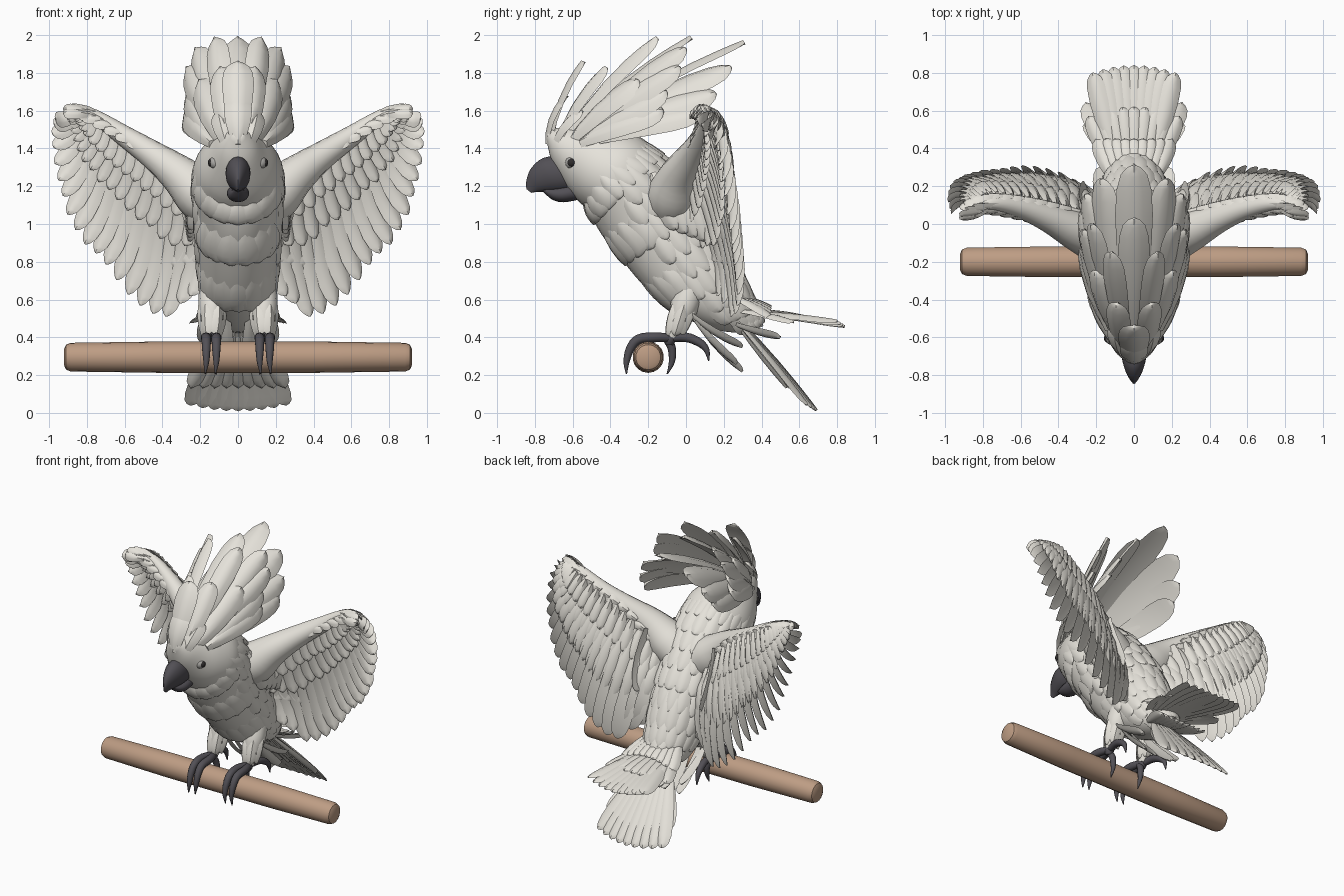
import bpy, bmesh, math, random
from mathutils import Vector as V

if "Cube" in bpy.data.objects:
    bpy.data.objects.remove(bpy.data.objects["Cube"])

random.seed(4)


def material(name, rgb):
    m = bpy.data.materials.new(name)
    m.diffuse_color = (*rgb, 1)
    m.use_nodes = True
    m.node_tree.nodes["Principled BSDF"].inputs["Base Color"].default_value = m.diffuse_color
    return m


WHITE = material("feather white", (0.79, 0.765, 0.705))
DARK = material("beak and claw grey", (0.085, 0.08, 0.092))
WOOD = material("perch wood", (0.51, 0.335, 0.23))
BLACK = material("eye dark", (0.03, 0.027, 0.027))
RIM = material("eye rim grey", (0.42, 0.41, 0.39))


def finish(bm, name, mat, mirror=False):
    bmesh.ops.recalc_face_normals(bm, faces=bm.faces[:])
    me = bpy.data.meshes.new(name)
    bm.to_mesh(me)
    bm.free()
    ob = bpy.data.objects.new(name, me)
    bpy.context.collection.objects.link(ob)
    me.materials.append(mat)
    if mirror:
        ob.modifiers.new("mirror", 'MIRROR').use_mirror_merge = False
    bpy.context.view_layer.objects.active = ob
    bpy.ops.object.select_all(action='DESELECT')
    ob.select_set(True)
    bpy.ops.object.shade_smooth_by_angle(angle=math.radians(40))
    return ob


def curve(pts, k):
    """Catmull-Rom through tuples of any length, k steps per span."""
    out = []
    for i in range(len(pts) - 1):
        a, b, c, d = (pts[min(max(j, 0), len(pts) - 1)] for j in (i - 1, i, i + 1, i + 2))
        for s in range(k):
            t = s / k
            out.append(tuple(q + .5 * t * (r - p + t * (2 * p - 5 * q + 4 * r - w + t * (3 * (q - r) + w - p)))
                             for p, q, r, w in zip(a, b, c, d)))
    return out + [tuple(pts[-1])]


def at(pts, t):
    """Linear point on a polyline at t in 0..1."""
    f = min(max(t, 0), .9999) * (len(pts) - 1)
    i = int(f)
    return V(pts[i]).lerp(V(pts[i + 1]), f - i)


def skin(bm, rings):
    vs = [[bm.verts.new(p) for p in r] for r in rings]
    n = len(rings[0])
    for a, b in zip(vs, vs[1:]):
        for j in range(n):
            bm.faces.new((a[j], a[(j + 1) % n], b[(j + 1) % n], b[j]))
    bm.faces.new(vs[0])
    bm.faces.new(vs[-1])


def ring_point(r, a):
    """Point on a ring given as front y,z / back y,z / half width."""
    c, h = V((0, (r[0] + r[2]) / 2, (r[1] + r[3]) / 2)), V((0, (r[0] - r[2]) / 2, (r[1] - r[3]) / 2))
    return c + h * math.cos(a) + V((r[4] * math.sin(a), 0, 0)), c


def loft(bm, rings, n=28):
    skin(bm, [[ring_point(r, math.tau * j / n)[0] for j in range(n)] for r in rings])


def tube(bm, pts, ref, n=10, k=4):
    """Round tube through (x, y, z, radius) points."""
    p = curve(pts, k)
    rings = []
    for i, q in enumerate(p):
        t = V(p[min(i + 1, len(p) - 1)][:3]) - V(p[max(i - 1, 0)][:3])
        u = t.cross(V(ref)).normalized()
        v = t.cross(u).normalized()
        rings.append([V(q[:3]) + (u * math.cos(math.tau * j / n) + v * math.sin(math.tau * j / n)) * q[3]
                      for j in range(n)])
    skin(bm, rings)


BLADE = [(0, .35), (.2, .65), (.45, .9), (.7, 1), (.85, .92), (.94, .7), (.985, .36), (1, .1)]


def feather(bm, p0, p1, w, normal, bend=0.0, thick=.006):
    """Bowed, cambered blade with a rounded tip and lens section."""
    p0, p1 = V(p0), V(p1)
    d = p1 - p0
    s = d.cross(V(normal)).normalized()
    n = s.cross(d).normalized()
    rings = []
    for t, f in BLADE:
        c = p0 + d * t + n * bend * 4 * t * (1 - t)
        e = s * w * f
        drop = n * w * f * .22
        rings.append([c - e - drop, c - e * .5 + n * thick * .6, c + n * thick * 1.6, c + e * .5 + n * thick * .6,
                      c + e - drop, c - n * thick])
    skin(bm, rings)


# Perch
bm = bmesh.new()
tube(bm, [(-.92, -.2, .295, .045), (-.91, -.2, .295, .066), (-.885, -.2, .295, .076), (-.4, -.2, .295, .083),
          (.4, -.2, .295, .083), (.885, -.2, .295, .076), (.91, -.2, .295, .066), (.92, -.2, .295, .045)],
     (0, 1, 0), 18, 1)
finish(bm, "perch", WOOD)

# Head and body in one loft from face to rump
BODY = curve([(-.74, 1.45, -.725, 1.50, .03), (-.71, 1.33, -.66, 1.51, .09), (-.65, 1.22, -.55, 1.515, .145),
              (-.58, 1.13, -.42, 1.505, .205), (-.515, 1.07, -.26, 1.47, .24), (-.48, 1.0, -.12, 1.36, .232),
              (-.43, .92, 0, 1.24, .222), (-.34, .81, .10, 1.1, .217), (-.24, .69, .2, .95, .21),
              (-.13, .58, .27, .78, .195), (0, .5, .34, .63, .17), (.15, .44, .38, .54, .12),
              (.32, .42, .41, .46, .03)], 4)
bm = bmesh.new()
loft(bm, BODY)
finish(bm, "body", WHITE)

# Contour feathers: shingled on back and sides, a few broad soft ones on the chest
bm = bmesh.new()
for row, i in enumerate(range(14, 45, 3)):
    for j in range(18):
        a = math.tau * (j + .5 * (row % 2)) / 18
        chest = math.cos(a) > .25
        if chest and row not in (0, 3, 6):
            continue
        p, c = ring_point(BODY[i], a)
        q, c2 = ring_point(BODY[min(i + 6, 47)], a + random.uniform(-.04, .04))
        nrm = (q - c2).normalized()
        feather(bm, p - nrm * .008, q + nrm * (.005 if chest else .01), .085 if chest else .05, nrm, .012, .004)
finish(bm, "body_feathers", WHITE)

# Upper and lower beak
bm = bmesh.new()
loft(bm, curve([(-.66, 1.36, -.60, 1.18, .066), (-.755, 1.35, -.67, 1.17, .064), (-.82, 1.295, -.735, 1.17, .042),
                (-.845, 1.23, -.785, 1.17, .018), (-.845, 1.185, -.82, 1.165, .005)], 4), 16)
finish(bm, "upper_beak", DARK)
bm = bmesh.new()
loft(bm, curve([(-.57, 1.22, -.56, 1.13, .055), (-.66, 1.2, -.65, 1.115, .058), (-.72, 1.19, -.71, 1.13, .042),
                (-.765, 1.19, -.755, 1.17, .015)], 4), 14)
finish(bm, "lower_beak", DARK)

# Eyes with rims
for name, r, x, mat in (("eye_rim", .035, .118, RIM), ("eye", .024, .136, BLACK)):
    bm = bmesh.new()
    bmesh.ops.create_uvsphere(bm, u_segments=16, v_segments=10, radius=r)
    bmesh.ops.translate(bm, verts=bm.verts[:], vec=(x, -.605, 1.325))
    finish(bm, name, mat, True)

# Crest: root, tip, half width (x is mirrored unless zero)
CREST = [((0, -.55, 1.49), (0, .31, 1.96), .1), ((0, -.62, 1.49), (0, .03, 1.985), .085),
         ((.04, -.62, 1.49), (.12, -.15, 1.985), .07), ((.07, -.5, 1.49), (.17, .24, 1.83), .095),
         ((.07, -.56, 1.49), (.22, .0, 1.93), .078), ((.12, -.5, 1.47), (.25, .16, 1.69), .085),
         ((.1, -.56, 1.47), (.265, -.03, 1.83), .08), ((.16, -.46, 1.45), (.27, .08, 1.59), .08),
         ((0, -.71, 1.46), (0, -.54, 1.86), .085), ((0, -.73, 1.42), (0, -.63, 1.68), .075),
         ((.05, -.68, 1.43), (.09, -.42, 1.83), .07), ((.05, -.7, 1.4), (.1, -.55, 1.6), .055),
         ((.08, -.62, 1.43), (.2, -.25, 1.76), .08), ((.14, -.56, 1.43), (.27, -.12, 1.6), .08),
         ((.13, -.55, 1.43), (.26, -.1, 1.7), .08)]
bm = bmesh.new()
for p, q, w in CREST:
    for s in ((1, -1) if q[0] else (1,)):
        feather(bm, (p[0] * s, *p[1:]), (q[0] * s, *q[1:]), w, (q[0] * s * 4.5, -.5, .9), .03, .01)
finish(bm, "crest", WHITE)

# Wing arm
bm = bmesh.new()
tube(bm, [(.11, -.07, 1.1, .14), (.2, -.065, 1.16, .14), (.31, -.035, 1.26, .105), (.45, .03, 1.365, .075),
          (.6, .085, 1.465, .055), (.76, .11, 1.57, .035), (.85, .07, 1.59, .015)], (0, 1, 0), 14)
finish(bm, "wing_arm", WHITE, True)

# Flight feathers and covert rows fanned from the arm
ROOT = curve([(.2, .0, 1.1), (.38, .06, 1.31), (.58, .11, 1.45), (.76, .13, 1.56), (.84, .085, 1.58)], 4)
TIP = curve([(.25, .17, .62), (.40, .25, .5), (.55, .28, .59), (.69, .27, .74), (.81, .25, .89), (.91, .22, 1.07),
             (.96, .19, 1.27), (.985, .13, 1.46), (.97, .06, 1.555)], 4)


def wing_row(name, count, reach, w, dy, flip, bend, lift=0):
    bm = bmesh.new()
    for i in range(count):
        t = i / (count - 1)
        p, q = at(ROOT, t ** .85), at(TIP, t)
        q = p.lerp(q, reach * random.uniform(.95, 1.0))
        q.y += bend * (1 - reach) * 2.5 * reach
        feather(bm, p + V((0, dy * .6, lift)), q + V((0, dy, 0)), w * (1 - .35 * t), (.5 * flip, -flip, .1),
                -bend * flip * reach * (1 - .5 * t))
    finish(bm, name, WHITE, True)


wing_row("flight_feathers", 19, 1, .07, 0, 1, .07)
wing_row("front_coverts", 18, .48, .05, -.025, 1, .055)
wing_row("front_small_coverts", 18, .27, .045, -.06, 1, .03, .02)
wing_row("back_coverts", 19, .64, .06, .02, -1, .07)
wing_row("back_middle_coverts", 18, .42, .05, .035, -1, .055)
wing_row("back_small_coverts", 18, .24, .045, .06, -1, .03, .03)

# Short feathers lying along the arm's leading edge
bm = bmesh.new()
for i in range(13):
    for dy, dz in ((-.075, 0), (-.04, .03), (.03, .025)):
        t = i / 13
        p = at(ROOT, t) + V((-.03, dy * (1 - .5 * t), dz * (1.2 - .6 * t)))
        feather(bm, p, p + V((.13, .02 - .05 * t, .075 - .07 * t)), .036, (-.4, -1 if dy < 0 else 1, .6), .012)
finish(bm, "leading_edge_feathers", WHITE, True)

# Shoulder feathers draped from the wing root down the side
bm = bmesh.new()
for i in range(6):
    feather(bm, (.21 + .012 * i, -.18 + .05 * i, 1.27), (.255, -.05 + .05 * i, .97 - .02 * i), .055, (1, -.4, .2), .025)
finish(bm, "shoulder_feathers", WHITE, True)

# Tail: lower long fan, upper fan, rump feathers
bm = bmesh.new()
for i in range(9):
    u = i / 4 - 1
    feather(bm, (.08 * u, .3, .47 - .02 * abs(u)), (.255 * u, .69 - .05 * u * u, .012 + .03 * u * u), .06,
            (.15 * u, .77, .63), .01)
    feather(bm, (.08 * u, .3, .43), (.25 * u, .575 - .04 * u * u, .135), .05, (0, -.77, -.63), .006)
finish(bm, "lower_tail", WHITE)
bm = bmesh.new()
for i in range(9):
    u = i / 4 - 1
    feather(bm, (.09 * u, .3, .53), (.22 * u, .84 - .04 * u * u, .455 + .03 * u * u), .055, (.2 * u, .1, 1), .01)
    feather(bm, (.11 * u, .27, .54), (.24 * u, .62 - .05 * u * u, .51 - .03 * u * u), .045, (.3 * u, .2, 1), .012)
    feather(bm, (.12 * u, .24, .62), (.2 * u, .45, .56 - .05 * u * u), .045, (.5 * u, .4, 1), .012)
    feather(bm, (.1 * u, .26, .47), (.18 * u, .5, .40), .045, (.5 * u, -.3, -1), .012)
finish(bm, "upper_tail", WHITE)

# Vent feathers under the rump
bm = bmesh.new()
for x, y, z in ((.06, .3, .22), (.13, .27, .26), (.17, .3, .35)):
    feather(bm, (x, .03, .52), (x, y, z), .05, (.3, -.6, -.5), .02)
finish(bm, "vent_feathers", WHITE, True)

# Thighs
bm = bmesh.new()
tube(bm, [(.13, .03, .66, .075), (.135, -.01, .56, .075), (.14, -.05, .47, .05), (.14, -.075, .4, .032)], (1, 0, 0), 12)
for i in range(6):
    a = math.tau * i / 6
    o = V((math.cos(a), math.sin(a), 0))
    feather(bm, V((.135, .0, .6)) + o * .06, V((.14, -.06, .41)) + o * .045, .032, o, .015)
finish(bm, "thighs", WHITE, True)

# Feet: two toes forward, two back, each ending in a claw
bm = bmesh.new()
tube(bm, [(.14, -.065, .44, .028), (.14, -.085, .39, .032), (.14, -.09, .36, .02)], (1, 0, 0))
for x in (.115, .168):
    tube(bm, [(.14, -.07, .395, .022), (x, -.16, .4, .026), (x, -.25, .39, .026), (x, -.295, .34, .023),
              (x, -.315, .27, .016), (x + .006, -.315, .205, .003)], (1, 0, 0))
tube(bm, [(.14, -.1, .395, .022), (.155, 0, .4, .025), (.165, .075, .37, .022), (.17, .11, .33, .015),
          (.17, .12, .275, .003)], (1, 0, 0))
tube(bm, [(.13, -.1, .39, .022), (.12, -.075, .34, .022), (.115, -.075, .27, .016), (.115, -.1, .205, .003)],
     (1, 0, 0))
finish(bm, "feet", DARK, True)
